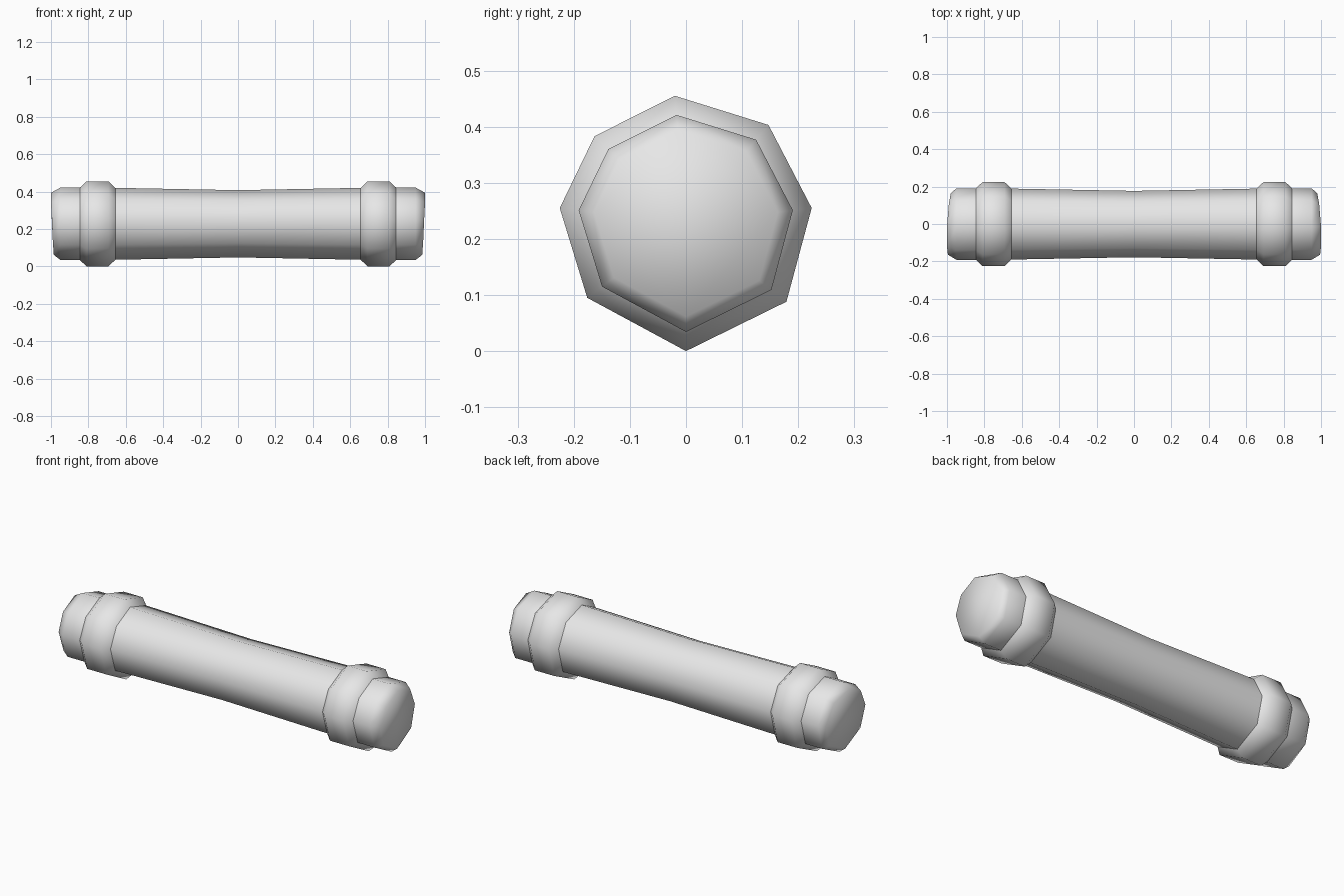
import bpy
import bmesh

cube = bpy.data.objects.get("Cube")
if cube:
    bpy.data.objects.remove(cube, do_unlink=True)

# Plain grey material
grey = bpy.data.materials.new("grey")
grey.use_nodes = True
grey.diffuse_color = (0.8, 0.8, 0.8, 1)
grey.node_tree.nodes["Principled BSDF"].inputs["Base Color"].default_value = (0.8, 0.8, 0.8, 1)

# Slightly irregular hand-cut octagon (y, z), shared by every part
AXIS_Z = 0.228
SECTION = [(-0.02, 0.455), (0.147, 0.403), (0.224, 0.255), (0.179, 0.088),
           (0, 0), (-0.176, 0.095), (-0.225, 0.255), (-0.163, 0.383)]
# How far each corner of an end face is set back
SETBACK = [0, 0.01, 0.02, 0.02, 0.015, 0.01, 0.005, 0]


def loft(name, stations, close_ends):
    """Skin the octagon through (x, scale) stations along the rod."""
    bm = bmesh.new()
    rings = []
    for x, s in stations:
        ring = []
        for (y, z), back in zip(SECTION, SETBACK):
            px = x
            if abs(x) == 1:
                px -= back * x
            ring.append(bm.verts.new((px, y * s, AXIS_Z + (z - AXIS_Z) * s)))
        rings.append(ring)
    n = len(SECTION)
    for a, b in zip(rings, rings[1:]):
        for i in range(n):
            j = (i + 1) % n
            bm.faces.new((a[i], a[j], b[j], b[i]))
    if close_ends:
        for ring in (rings[0], rings[-1]):
            bmesh.ops.contextual_create(bm, geom=ring)
    bmesh.ops.recalc_face_normals(bm, faces=bm.faces)
    for f in bm.faces:
        f.smooth = True
    mesh = bpy.data.meshes.new(name)
    bm.to_mesh(mesh)
    bm.free()
    mesh.materials.append(grey)
    obj = bpy.data.objects.new(name, mesh)
    bpy.context.collection.objects.link(obj)
    return obj


# Rod with a slim waist and bevelled ends
half = [(0.66, 0.845), (0.85, 0.85), (0.95, 0.85), (1, 0.73)]
rod = [(-x, s) for x, s in reversed(half)] + [(0, 0.79)] + half
loft("rod", rod, True)

# Raised collars near both ends
for side, name in ((1, "left_collar"), (-1, "right_collar")):
    profile = [(0.655, 0.84), (0.692, 1), (0.81, 1), (0.848, 0.84)]
    loft(name, [(side * x, s) for x, s in profile], False)
